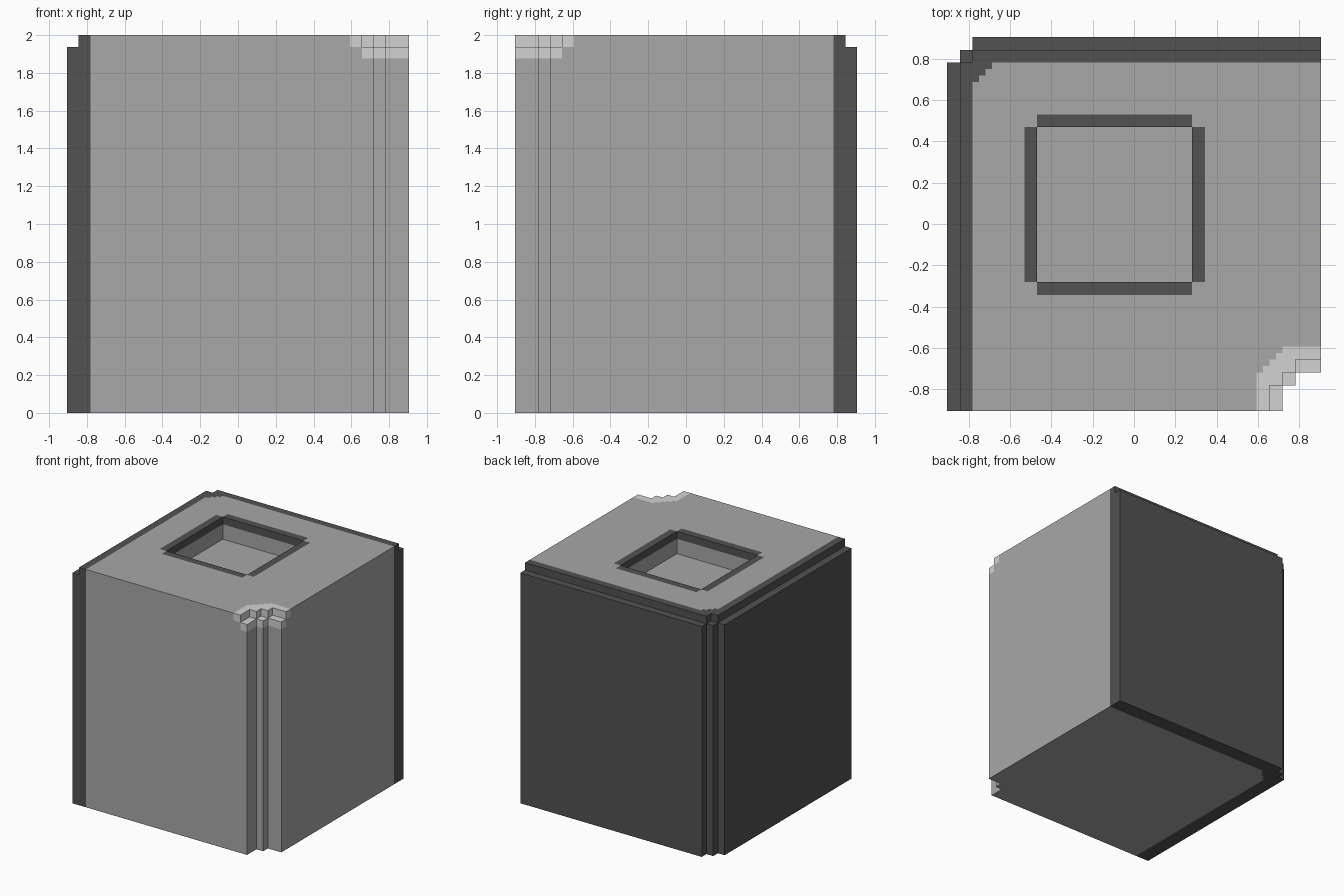
import bpy, bmesh
from mathutils import Vector

if "Cube" in bpy.data.objects:
    bpy.data.objects.remove(bpy.data.objects["Cube"])

V = 1 / 16  # size of one voxel; all numbers below are in voxels

# Grid lines where the shape or its paint changes (y mirrors x diagonally)
XS = [-14.5, -13.5, -12.5, -12, -11.5, -11, -8.5, -7.5, 4.5, 5.5,
      9.5, 10, 10.5, 11, 11.5, 12, 12.5, 13.5, 14.5]
YS = [-x for x in reversed(XS)]
ZS = [0, 29, 30, 31, 32]
GRID = (XS, YS, ZS)


def solid(x, y, z):
    """True where the block is filled."""
    p, q = x, -y
    lo, hi = min(p, q), max(p, q)
    # square basin in the top
    if z > 29 and -7.5 < lo and hi < 4.5:
        return False
    if z > 31:
        # top layer: set back by one voxel
        back_left = lo < -13.5 or hi < -12.5
        chipped = lo > 10.5 and (hi > 12.5 or lo > 11.5)
    else:
        back_left = lo < -13.5 and hi < -12.5
        chipped = lo > 11.5 and hi > 12.5
    return not (back_left or chipped)


def colour(c):
    """Material index from a face centre: 0 grey, 1 dark, 2 light."""
    p, q, z = c.x, -c.y, c.z
    lo, hi = min(p, q), max(p, q)
    # basin: dark upper walls, grey below
    if z > 28.5 and lo >= -7.5 and hi <= 4.5:
        return 1 if z > 31 else 0
    # painted rim round the basin, without its corners
    if z > 31.9 and lo > -8.5 and hi < 5.5:
        outside = [not -7.5 < v < 4.5 for v in (p, q)]
        return 0 if all(outside) else 1
    # dark left and back edges
    if lo < -12.5 or (hi < -11 and p + q < -23.2):
        return 1
    # light chipped corner
    if z > 30 and lo > 9.5 and p + q > 21.2 and (z > 31 or lo > 10.5):
        return 2
    return 0


def make_material(name, v):
    m = bpy.data.materials.new(name)
    m.diffuse_color = (v, v, v, 1)
    m.use_nodes = True
    m.node_tree.nodes["Principled BSDF"].inputs["Base Color"].default_value = m.diffuse_color
    return m


# Emit only the faces between filled and empty cells
bm = bmesh.new()
verts = {}


def vert(idx):
    if idx not in verts:
        verts[idx] = bm.verts.new([GRID[a][idx[a]] for a in range(3)])
    return verts[idx]


size = [len(g) - 1 for g in GRID]


def filled(cell):
    if any(not 0 <= cell[a] < size[a] for a in range(3)):
        return False
    return solid(*[(GRID[a][cell[a]] + GRID[a][cell[a] + 1]) / 2 for a in range(3)])


for i in range(size[0]):
    for j in range(size[1]):
        for k in range(size[2]):
            cell = (i, j, k)
            if not filled(cell):
                continue
            for a in range(3):
                b, c = (a + 1) % 3, (a + 2) % 3
                for side in (0, 1):
                    nb = list(cell)
                    nb[a] += 2 * side - 1
                    if filled(nb):
                        continue
                    loop = []
                    for db, dc in ((0, 0), (1, 0), (1, 1), (0, 1)):
                        idx = list(cell)
                        idx[a] += side
                        idx[b] += db
                        idx[c] += dc
                        loop.append(vert(tuple(idx)))
                    f = bm.faces.new(loop if side else loop[::-1])
                    f.material_index = colour(f.calc_center_median())

# Merge flat areas of one colour, then scale to size
bmesh.ops.dissolve_limit(bm, angle_limit=0.01, verts=bm.verts[:],
                         edges=bm.edges[:], delimit={'MATERIAL'})
bmesh.ops.scale(bm, vec=Vector((V, V, V)), verts=bm.verts[:])

mesh = bpy.data.meshes.new("stone_block")
bm.to_mesh(mesh)
bm.free()
for name, v in (("mid grey", 0.392), ("dark grey", 0.084), ("light grey", 0.65)):
    mesh.materials.append(make_material(name, v))
bpy.context.collection.objects.link(bpy.data.objects.new("stone_block", mesh))
